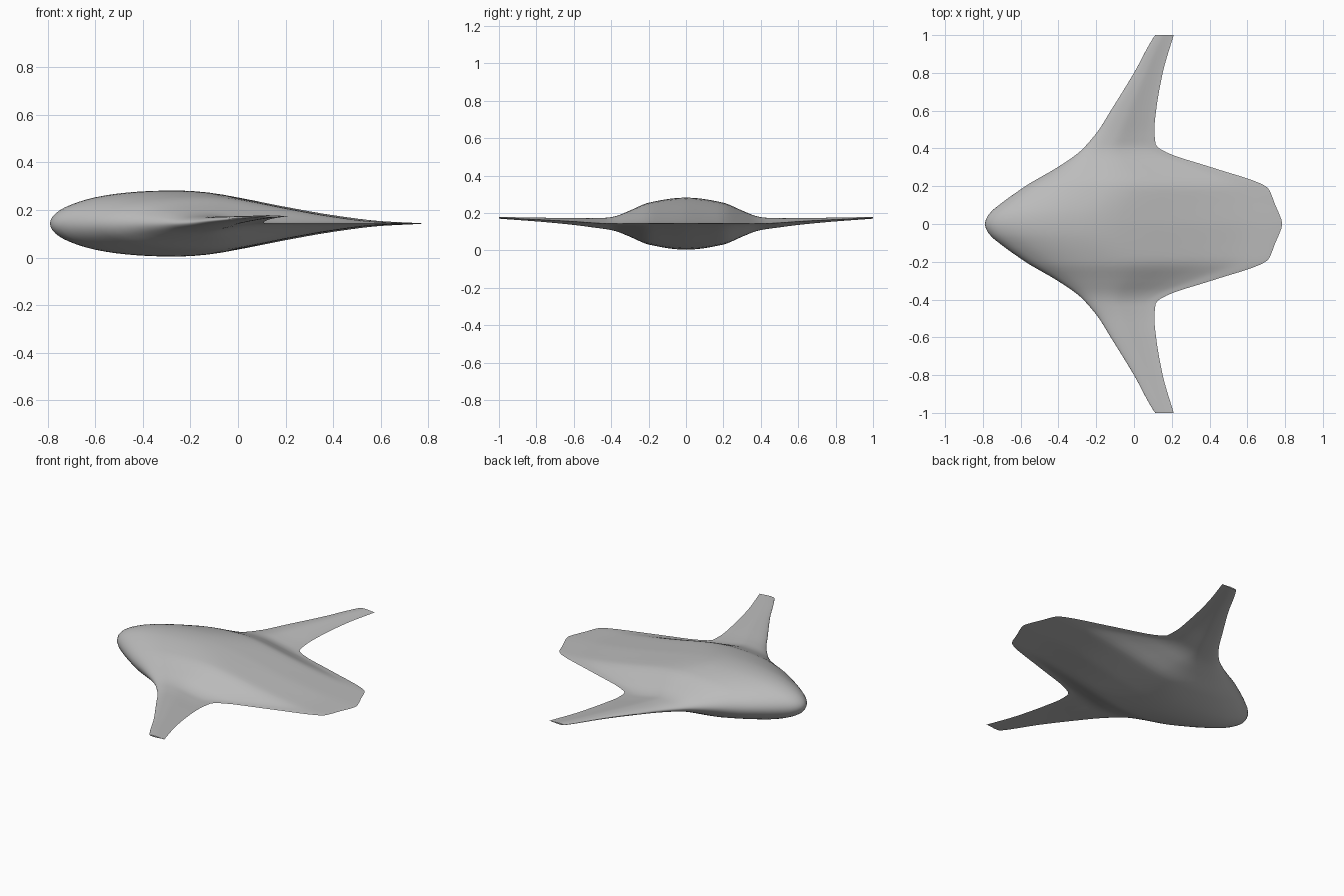
import bpy
import bmesh
import math

cube = bpy.data.objects.get("Cube")
if cube:
    bpy.data.objects.remove(cube, do_unlink=True)

# Span stations: span position, leading edge, trailing edge, top, underside
STATIONS = [
    (0, -.79, .785, .282, .004),
    (.05, -.77, .77, .28, .006),
    (.1, -.715, .748, .274, .012),
    (.19, -.59, .71, .257, .029),
    (.21, -.56, .68, .252, .034),
    (.3, -.405, .41, .213, .073),
    (.38, -.29, .17, .182, .104),
    (.42, -.25, .115, .175, .112),
    (.5, -.185, .108, .172, .123),
    (.6, -.123, .117, .173, .136),
    (.8, 0, .152, .175, .155),
    (.99, .105, .207, .178, .169),
    (1, .113, .21, .178, .17),
]

# Section: chord fraction, share of the full half thickness
SECTION = [(0, 0), (.0125, .28), (.05, .54), (.12, .79), (.2, .93), (.27, .985), (.34, 1),
           (.42, .94), (.5, .79), (.63, .5), (.756, .25), (.88, .075), (1, 0)]


def smooth_sample(table, column, t):
    """Cubic interpolation of one column, keyed on the first column."""
    def slope(i):
        if i == 0 or i == len(table) - 1:
            return 0 if i == 0 else slope(i - 1)
        before = (table[i][column] - table[i - 1][column]) / (table[i][0] - table[i - 1][0])
        after = (table[i + 1][column] - table[i][column]) / (table[i + 1][0] - table[i][0])
        if before * after <= 0:
            return 0
        return 2 * before * after / (before + after)

    i = 0
    while i < len(table) - 2 and t > table[i + 1][0]:
        i += 1
    low, high = table[i], table[i + 1]
    width = high[0] - low[0]
    s = (t - low[0]) / width
    rise = high[column] - low[column]
    m0, m1 = slope(i) * width, slope(i + 1) * width
    return low[column] + s * m0 + s * s * (3 * rise - 2 * m0 - m1) + s ** 3 * (m0 + m1 - 2 * rise)


def thickness(u):
    """Round nose up to the first section point, cubic curve after it."""
    if u < SECTION[1][0]:
        return SECTION[1][1] * math.sqrt(u / SECTION[1][0])
    return smooth_sample(SECTION, 1, u)


def section_ring(bm, span, steps=40):
    """One closed airfoil ring, trailing edge over the top and back underneath."""
    nose, tail, top, bottom = (smooth_sample(STATIONS, c, span) for c in range(1, 5))
    middle, half = (top + bottom) / 2, (top - bottom) / 2
    ring = []
    for k in range(2 * steps):
        angle = math.pi * k / steps
        u = (1 + math.cos(angle)) / 2
        side = 1 if k < steps else -1
        z = middle + side * half * thickness(u)
        ring.append(bm.verts.new((nose + (tail - nose) * u, span, z)))
    return ring


def build_half_skin():
    bm = bmesh.new()
    spans = []
    for a, b in zip(STATIONS, STATIONS[1:]):
        count = max(1, round((b[0] - a[0]) / .02))
        spans += [a[0] + (b[0] - a[0]) * k / count for k in range(count)]
    spans.append(STATIONS[-1][0])
    rings = [section_ring(bm, s) for s in spans]
    for a, b in zip(rings, rings[1:]):
        for i in range(len(a)):
            j = (i + 1) % len(a)
            bm.faces.new((a[i], b[i], b[j], a[j]))
    # Flat wing tip
    bm.faces.new(reversed(rings[-1]))
    mesh = bpy.data.meshes.new("blended_wing_body")
    bm.to_mesh(mesh)
    bm.free()
    return mesh


# Paint
paint = bpy.data.materials.new("light_grey_paint")
paint.use_nodes = True
colour = (.5, .5, .5, 1)
paint.diffuse_color = colour
paint.node_tree.nodes["Principled BSDF"].inputs["Base Color"].default_value = colour

# Blended body and wing, mirrored across the centre line
body = bpy.data.objects.new("blended_wing_body", build_half_skin())
bpy.context.collection.objects.link(body)
body.data.materials.append(paint)
bpy.ops.object.select_all(action="DESELECT")
body.select_set(True)
bpy.context.view_layer.objects.active = body
mirror = body.modifiers.new("mirror", "MIRROR")
mirror.use_axis = (False, True, False)
mirror.use_clip = True
bpy.ops.object.modifier_apply(modifier="mirror")
bpy.ops.object.shade_smooth_by_angle(angle=math.radians(40))
